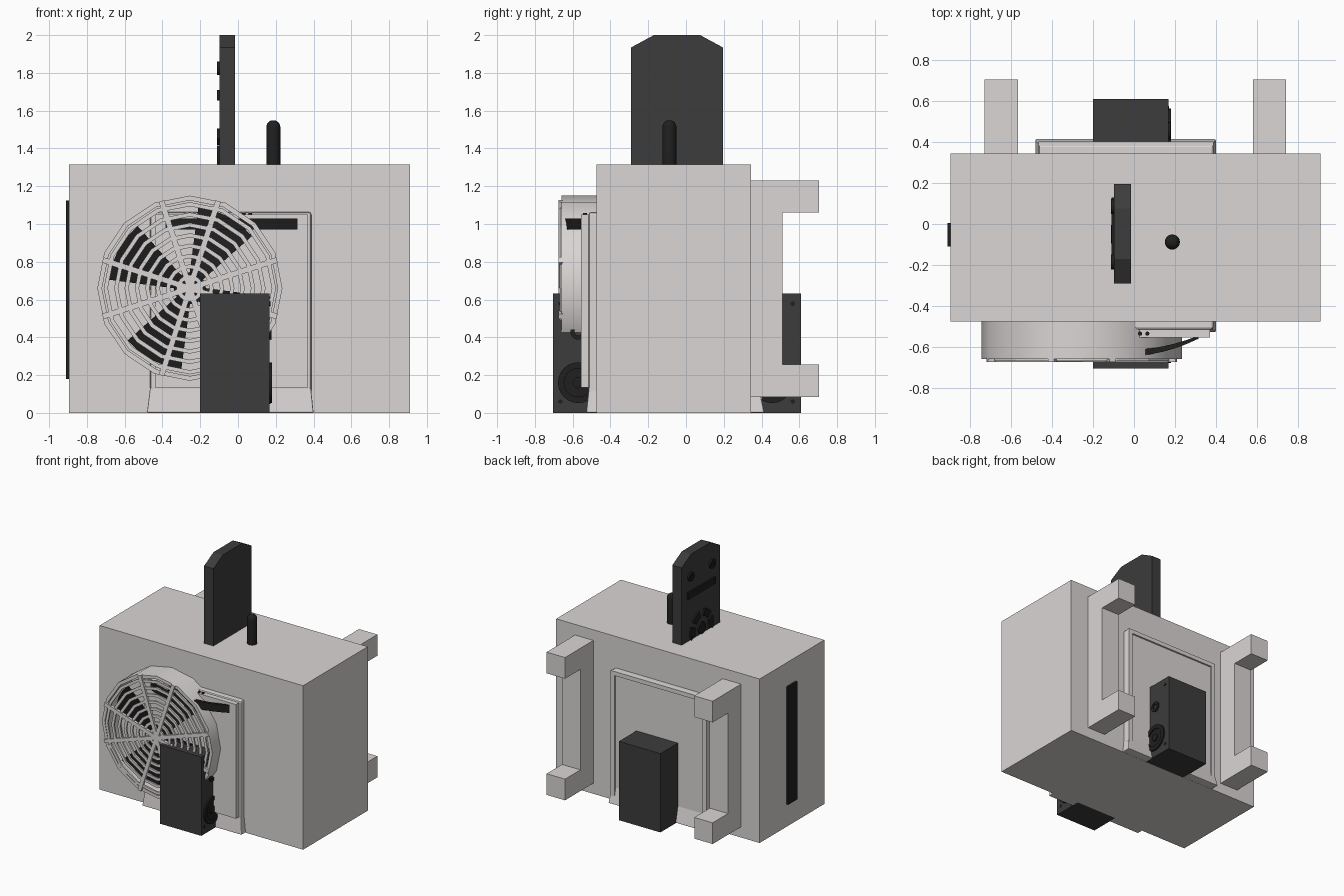
import bpy, bmesh
from math import sin, cos, pi, radians
from mathutils import Vector

if "Cube" in bpy.data.objects:
    bpy.data.objects.remove(bpy.data.objects["Cube"])


def material(name, c):
    m = bpy.data.materials.new(name)
    m.diffuse_color = (*c, 1)
    m.use_nodes = True
    m.node_tree.nodes["Principled BSDF"].inputs["Base Color"].default_value = m.diffuse_color
    return m


LIGHT = material("light_casing", (0.70, 0.67, 0.66))
DARK = material("dark_casing", (0.045, 0.045, 0.045))
BLACK = material("black_trim", (0.014, 0.014, 0.014))


def mesh(name, verts, faces, mat, smooth=False, bevel=0):
    bm = bmesh.new()
    vs = [bm.verts.new(v) for v in verts]
    for f in faces:
        bm.faces.new([vs[i] for i in f])
    bmesh.ops.recalc_face_normals(bm, faces=bm.faces)
    me = bpy.data.meshes.new(name)
    bm.to_mesh(me)
    bm.free()
    me.materials.append(mat)
    ob = bpy.data.objects.new(name, me)
    bpy.context.collection.objects.link(ob)
    if bevel:
        mod = ob.modifiers.new("bevel", 'BEVEL')
        mod.width, mod.segments = bevel, 2
    if smooth:
        bpy.ops.object.select_all(action='DESELECT')
        ob.select_set(True)
        bpy.context.view_layer.objects.active = ob
        bpy.ops.object.shade_smooth_by_angle(angle=radians(40))
    return ob


def place(axis, u, v, w):
    # profile (u, v) laid across the given axis at depth w
    return {'x': (w, u, v), 'y': (u, w, v), 'z': (u, v, w)}[axis]


def loft(name, p, q, a, b, axis, mat, **kw):
    n = len(p)
    verts = [place(axis, *t, a) for t in p] + [place(axis, *t, b) for t in q]
    faces = [tuple(range(n)), tuple(range(n, 2 * n))]
    faces += [(i, (i + 1) % n, n + (i + 1) % n, n + i) for i in range(n)]
    return mesh(name, verts, faces, mat, **kw)


def prism(name, pts, a, b, axis, mat, **kw):
    return loft(name, pts, pts, a, b, axis, mat, **kw)


def rect(u0, u1, v0, v1):
    return [(u0, v0), (u1, v0), (u1, v1), (u0, v1)]


def box(name, x0, x1, y0, y1, z0, z1, mat=LIGHT, **kw):
    return prism(name, rect(x0, x1, y0, y1), z0, z1, 'z', mat, **kw)


def arc(c, r, a0, a1, n):
    return [(c[0] + r * cos(a0 + (a1 - a0) * i / n),
             c[1] + r * sin(a0 + (a1 - a0) * i / n)) for i in range(n + 1)]


def disc(name, c, r, a, b, axis, mat, n=24, **kw):
    return prism(name, arc(c, r, 0, 2 * pi, n)[:-1], a, b, axis, mat, **kw)


def ring(name, c, r0, r1, a, b, axis, mat, n=16, **kw):
    loops = [(r1, a), (r1, b), (r0, b), (r0, a)]
    verts = [place(axis, *t, w) for r, w in loops
             for t in arc(c, r, 0, 2 * pi, n)[:-1]]
    faces = [(k * n + i, k * n + (i + 1) % n,
              (k + 1) % 4 * n + (i + 1) % n, (k + 1) % 4 * n + i)
             for k in range(4) for i in range(n)]
    return mesh(name, verts, faces, mat, **kw)


# main casing and side strip
box("main_casing", -0.895, 0.91, -0.475, 0.345, 0, 1.315)
box("side_strip", -0.91, -0.89, -0.11, 0.005, 0.18, 1.125, BLACK)

# rear carrying brackets, C shaped in side profile
bracket = [(0.34, 0.085), (0.705, 0.085), (0.705, 0.255), (0.51, 0.255),
           (0.51, 1.06), (0.705, 1.06), (0.705, 1.23), (0.34, 1.23)]
for side, x in (("left", -0.73), ("right", 0.58)):
    prism(side + "_bracket", bracket, x, x + 0.163, 'x', LIGHT)

# inner unit: core slab, flared foot, front door and rear rim
box("core_unit", -0.465, 0.388, -0.515, 0.388, 0.01, 1.063, bevel=0.012)
loft("flared_foot", rect(-0.482, 0.40, -0.528, 0.415),
     rect(-0.465, 0.386, -0.514, 0.386), 0.001, 0.135, 'z', LIGHT, bevel=0.006)
box("front_door", -0.44, 0.37, -0.555, -0.50, 0.135, 1.05)
rim = [(-0.465, 0.02), (-0.465, 1.063), (0.388, 1.063), (0.388, 0.02),
       (0.352, 0.02), (0.352, 1.03), (-0.43, 1.03), (-0.43, 0.02)]
prism("rear_rim", rim, 0.38, 0.402, 'y', LIGHT)
for x in (0.03, 0.065):
    disc("door_pin", (x, -0.535), 0.01, 1.04, 1.058, 'z', BLACK, 12)

# bowed door handle
n = 12
bow = [(-0.385 + 0.70 * i / n, 1 - (2 * i / n - 1) ** 2) for i in range(n + 1)]
handle = [(x, -0.56 - 0.085 * h) for x, h in bow]
handle += [(x, -0.545 - 0.07 * h) for x, h in reversed(bow)]
prism("door_handle", handle, 0.97, 1.03, 'z', BLACK)

# fan shroud and guard
FAN = (-0.255, 0.66)
ring("fan_shroud", FAN, 0.465, 0.49, -0.66, -0.47, 'y', LIGHT, smooth=True)
for i in range(8):
    r = 0.06 + 0.055 * i
    ring("guard_ring", FAN, r - 0.011, r + 0.011, -0.668, -0.655, 'y', LIGHT)
for deg in (18, 72, 108, 162):
    d = Vector((cos(radians(deg)), sin(radians(deg))))
    s = Vector((-d.y, d.x)) * 0.015
    c = Vector(FAN)
    bar = [c - d * 0.485 - s, c + d * 0.485 - s, c + d * 0.485 + s, c - d * 0.485 + s]
    prism("guard_bar", bar, -0.674, -0.652, 'y', LIGHT)

# fan blades, pitched across their width
disc("fan_hub", FAN, 0.085, -0.645, -0.55, 'y', BLACK, 16)
for k in range(4):
    mid = radians(62 + 90 * k)
    verts = []
    for off in (0, 0.012):
        for r, spread in ((0.07, 30), (0.43, 22)):
            for j in range(-2, 3):
                a = mid + radians(spread) * j / 2
                y = -0.605 + 0.0175 * j * r / 0.43 + off
                verts.append((FAN[0] + r * cos(a), y, FAN[1] + r * sin(a)))
    faces = [(b + j, b + j + 1, b + j + 6, b + j + 5) for b in (0, 10) for j in range(4)]
    edge = [0, 1, 2, 3, 4, 9, 8, 7, 6, 5]
    faces += [(edge[i], edge[(i + 1) % 10], edge[(i + 1) % 10] + 10, edge[i] + 10)
              for i in range(10)]
    mesh("fan_blade", verts, faces, BLACK)

# low dark modules front and rear, with side screws and dials
for name, y0, y1, ys, yd in (("front", -0.705, -0.46, -0.665, -0.57),
                             ("rear", 0.34, 0.61, 0.565, 0.455)):
    box(name + "_module", -0.2, 0.168, y0, y1, 0, 0.632, DARK)
    for z in (0.06, 0.578):
        disc(name + "_screw", (ys, z), 0.012, 0.16, 0.171, 'x', BLACK, 12)
    ring(name + "_dial_ring", (yd, 0.16), 0.075, 0.108, 0.16, 0.18, 'x', BLACK, 24)
    disc(name + "_dial_face", (yd, 0.16), 0.08, 0.16, 0.172, 'x', BLACK)
    disc(name + "_dial_cap", (yd, 0.16), 0.03, 0.16, 0.18, 'x', BLACK)
    ring(name + "_knob_ring", (yd, 0.43), 0.02, 0.042, 0.16, 0.177, 'x', BLACK, 20)

# upright plate with chamfered top
plate = [(-0.29, 1.30), (0.195, 1.30), (0.195, 1.935), (0.075, 2.0),
         (-0.17, 2.0), (-0.29, 1.935)]
prism("upright_plate", plate, -0.098, -0.015, 'x', DARK)
for y in (-0.185, 0.085):
    ring("plate_knob", (y, 1.825), 0.016, 0.036, -0.112, -0.09, 'x', BLACK, 20)
    disc("plate_knob_core", (y, 1.825), 0.018, -0.104, -0.09, 'x', BLACK, 16)
box("plate_slot_bar", -0.11, -0.09, -0.22, 0.13, 1.655, 1.71, BLACK)
VENT = (-0.05, 1.365)
disc("vent_centre", VENT, 0.045, -0.112, -0.09, 'x', BLACK)
for a in (-20, 37, 103, 160):
    a0, a1 = radians(a), radians(a + 40)
    seg = arc(VENT, 0.145, a0, a1, 6) + arc(VENT, 0.09, a1, a0, 6)
    if min(v for u, v in seg) > 1.20:
        prism("vent_segment", seg, -0.11, -0.09, 'x', BLACK)

# round-capped post on top
prof = [(0.037, 1.30)] + [(0.037 * cos(t * pi / 12), 1.513 + 0.037 * sin(t * pi / 12))
                          for t in range(6)]
m = 20
verts = [(0.187 + r * cos(2 * pi * j / m), -0.088 + r * sin(2 * pi * j / m), z)
         for r, z in prof for j in range(m)]
faces = [(i * m + j, i * m + (j + 1) % m, (i + 1) * m + (j + 1) % m, (i + 1) * m + j)
         for i in range(len(prof) - 1) for j in range(m)]
faces += [tuple(range(m)), tuple(range((len(prof) - 1) * m, len(prof) * m))]
mesh("top_post", verts, faces, BLACK, smooth=True)
